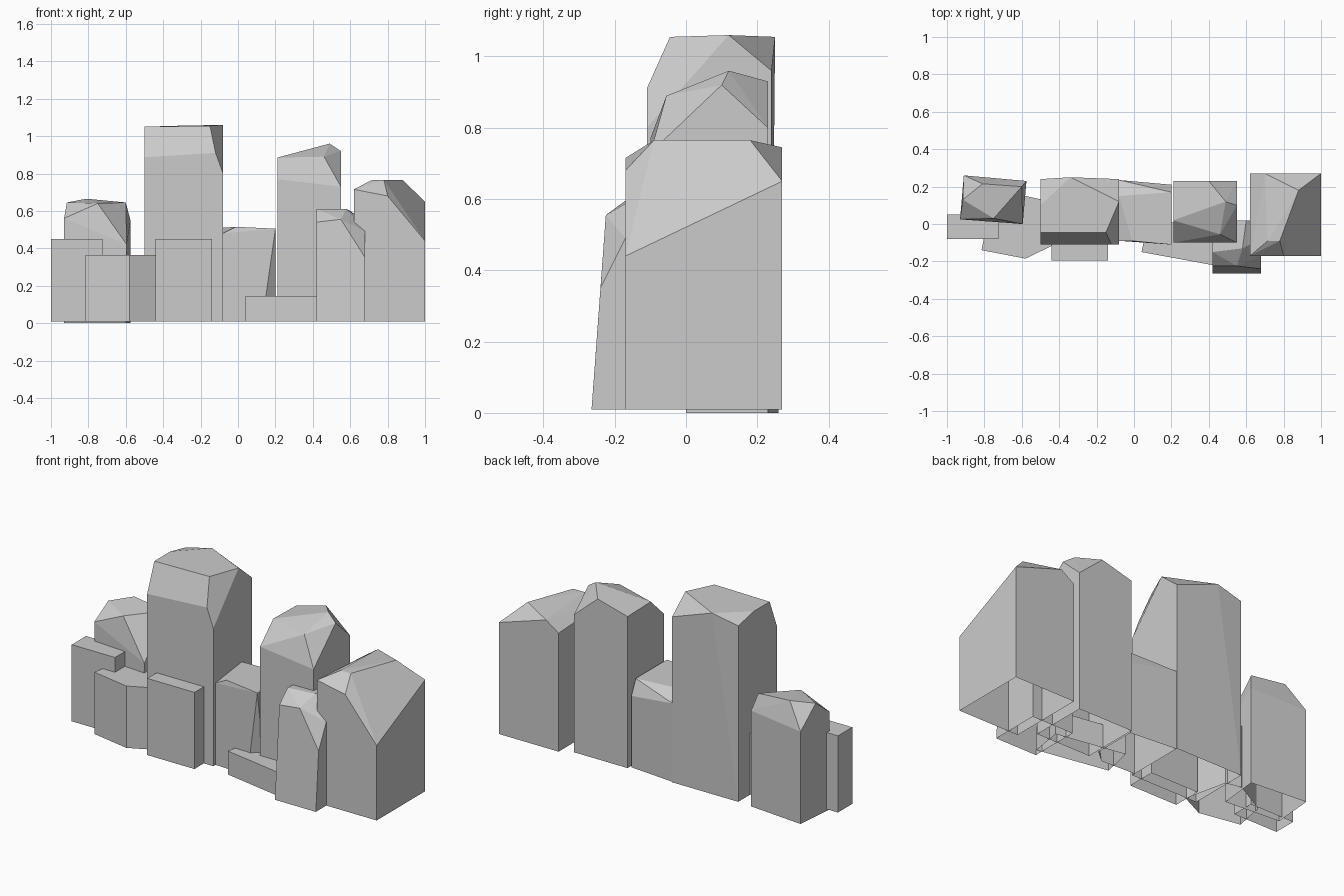
import bpy
import bmesh
from mathutils import Vector

default_cube = bpy.data.objects.get("Cube")
if default_cube:
    bpy.data.objects.remove(default_cube, do_unlink=True)

# One stone grey for every block
stone = bpy.data.materials.new("stone_grey")
stone.use_nodes = True
grey = (0.6, 0.6, 0.6, 1)
stone.diffuse_color = grey
shader = next(n for n in stone.node_tree.nodes if n.type == "BSDF_PRINCIPLED")
shader.inputs["Base Color"].default_value = grey
shader.inputs["Roughness"].default_value = 0.9

GROUND = 0.01


def rectangle(left, right, front, back):
    """Corners of an upright block seen from above."""
    return [(left, front), (right, front), (right, back), (left, back)]


def rock(name, footprint, crown, ground=GROUND):
    """Faceted stone: hull around a footprint and its crown points, open below."""
    bm = bmesh.new()
    for x, y in footprint:
        bm.verts.new((x, y, ground))
    for point in crown:
        bm.verts.new(point)
    hull = bmesh.ops.convex_hull(bm, input=bm.verts[:])
    spare = {v for key in ("geom_interior", "geom_unused") for v in hull[key]
             if isinstance(v, bmesh.types.BMVert)}
    bmesh.ops.delete(bm, geom=list(spare), context="VERTS")

    # Merge nearly flat triangles into broad facets
    bmesh.ops.dissolve_limit(bm, angle_limit=0.05, verts=bm.verts[:], edges=bm.edges[:])
    bmesh.ops.recalc_face_normals(bm, faces=bm.faces[:])
    bm.normal_update()
    underside = [f for f in bm.faces
                 if f.normal.dot(Vector((0, 0, -1))) > 0.95
                 and f.calc_center_median().z < ground + 0.01]
    bmesh.ops.delete(bm, geom=underside, context="FACES")

    mesh = bpy.data.meshes.new(name)
    bm.to_mesh(mesh)
    bm.free()
    mesh.materials.append(stone)
    obj = bpy.data.objects.new(name, mesh)
    bpy.context.collection.objects.link(obj)
    return obj


def slab(name, footprint, height):
    """Flat-topped stone."""
    return rock(name, footprint, [(x, y, height) for x, y in footprint])


# Tallest column, with a sloped brow and clipped right corner
rock("tall_column", rectangle(-.5, -.08, -.11, .24), [
    (-.5, -.11, .887), (-.12, -.11, .91), (-.08, -.11, .8),
    (-.5, -.045, 1.05), (-.15, -.045, 1.055), (-.08, .12, 1.06),
    (-.08, .24, .96), (-.34, .25, 1.055),
    (-.5, .24, 1.02), (-.5, .1, 1.05),
])

# Peaked column on the right
rock("peaked_column", rectangle(.21, .55, -.1, .23), [
    (.21, -.1, .77), (.55, -.1, .73), (.21, .02, .885),
    (.46, -.055, .89), (.49, .12, .96), (.55, .1, .92),
    (.55, .23, .8), (.4, .23, .93), (.21, .23, .88),
])

# Broad block at the right end
rock("right_end_block", rectangle(.62, 1, -.17, .27), [
    (.62, -.17, .715), (.8, -.17, .68), (1, -.17, .44), (1, .27, .65),
    (.715, -.09, .765), (.78, -.09, .765), (.88, .18, .765),
    (.7, .27, .745), (.62, .27, .69),
])

# Leaning stone in front of it
rock("leaning_front_stone", rectangle(.42, .68, -.265, .02), [
    (.42, -.225, .54), (.55, -.225, .555), (.68, -.24, .35),
    (.68, -.17, .49), (.42, -.15, .61), (.58, -.13, .61),
    (.68, -.08, .54), (.42, .02, .6), (.6, .02, .6), (.68, .02, .5),
])

# Low column between the tall ones, undercut at its right front edge
rock("middle_column", [(-.08, -.09), (.13, -.1), (.2, -.04), (.2, .21), (-.08, .235)], [
    (-.08, -.09, .48), (-.01, -.09, .515), (.2, -.11, .505),
    (.2, .17, .505), (.2, .21, .42), (-.08, .15, .51), (-.08, .235, .46),
])

# Twisted column at the left
rock("left_column", [(-.93, .025), (-.6, 0), (-.575, .23), (-.91, .26)], [
    (-.93, .025, .56), (-.75, .03, .64), (-.595, 0, .42),
    (-.915, .13, .645), (-.81, .215, .665), (-.6, .2, .645),
    (-.575, .23, .55), (-.91, .26, .53),
], ground=0)

# Flat-topped stones along the front
slab("left_end_slab", rectangle(-1, -.725, -.08, .05), .45)
slab("angled_slab", [(-.815, -.14), (-.58, -.185), (-.435, -.115),
                     (-.49, .13), (-.58, .15), (-.78, .04)], .365)
slab("front_slab", rectangle(-.44, -.14, -.195, -.03), .45)
slab("low_step", [(.04, -.15), (.45, -.225), (.48, -.04), (.08, .03)], .145)
